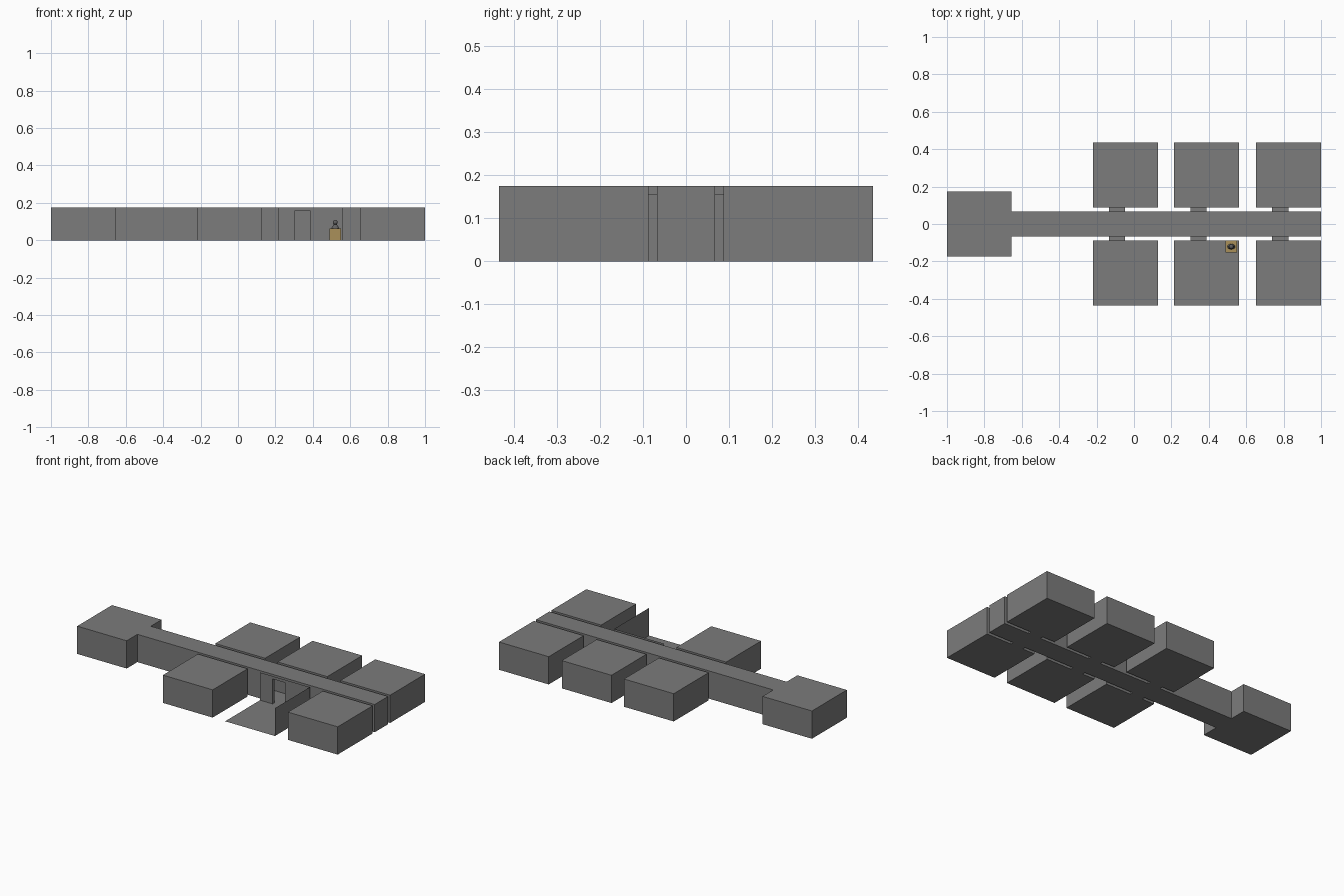
import bpy, bmesh, math

if "Cube" in bpy.data.objects:
    bpy.data.objects.remove(bpy.data.objects["Cube"])


def material(name, rgb):
    m = bpy.data.materials.new(name)
    m.diffuse_color = (*rgb, 1)
    m.use_nodes = True
    m.node_tree.nodes["Principled BSDF"].inputs["Base Color"].default_value = m.diffuse_color
    return m


STONE = material("stone grey", (0.2, 0.2, 0.2))
GOLD = material("dull gold", (0.4, 0.28, 0.1))
DARK = material("dark grey", (0.12, 0.12, 0.12))

H, DOOR_H, DOOR_HALF = 0.175, 0.157, 0.043
HALL, INNER, OUTER = 0.067, 0.087, 0.435      # y distances from the centre line
ROOM_HALF = 0.1735
ROOM_X = (-0.0455, 0.3885, 0.8265)            # room centres
DOOR_X = (-0.09, 0.345, 0.782)                # doorway centres


def make_object(name, bm, mat):
    me = bpy.data.meshes.new(name)
    bm.to_mesh(me)
    bm.free()
    me.materials.append(mat)
    ob = bpy.data.objects.new(name, me)
    bpy.context.collection.objects.link(ob)
    return ob


def quad(bm, pts, normal):
    f = bm.faces.new([bm.verts.new(p) for p in pts])
    f.normal_update()
    if f.normal.dot(normal) < 0:
        f.normal_flip()


def slab(bm, x0, x1, y0, y1, z):
    quad(bm, [(x0, y0, z), (x1, y0, z), (x1, y1, z), (x0, y1, z)], (0, 0, 1 if z > 0 else -1))


def wall_x(bm, x, y0, y1, side, h=H):
    quad(bm, [(x, y0, 0), (x, y1, 0), (x, y1, h), (x, y0, h)], (side, 0, 0))


def wall_y(bm, y, x0, x1, side, doors=()):
    # wall along x, cut by doorways
    left = x0
    for d in doors:
        a, b = d - DOOR_HALF, d + DOOR_HALF
        quad(bm, [(left, y, 0), (a, y, 0), (a, y, H), (left, y, H)], (0, side, 0))
        quad(bm, [(a, y, DOOR_H), (b, y, DOOR_H), (b, y, H), (a, y, H)], (0, side, 0))
        left = b
    quad(bm, [(left, y, 0), (x1, y, 0), (x1, y, H), (left, y, H)], (0, side, 0))


# start room, open to the hall
bm = bmesh.new()
for z in (0, H):
    slab(bm, -1, -0.655, -0.1735, 0.1735, z)
for s in (-1, 1):
    wall_y(bm, s * 0.1735, -1, -0.655, s)
    wall_x(bm, -0.655, s * HALL, s * 0.1735, 1)
wall_x(bm, -1, -0.1735, 0.1735, -1)
make_object("start_room", bm, STONE)

# long hall with three doorways per side
bm = bmesh.new()
for z in (0, H):
    slab(bm, -0.655, 1, -HALL, HALL, z)
for s in (-1, 1):
    wall_y(bm, s * HALL, -0.655, 1, s, DOOR_X)
wall_x(bm, 1, -HALL, HALL, 1)
make_object("hall", bm, STONE)

# side rooms and their short passages; the middle front room is cut open
for i, (cx, dx) in enumerate(zip(ROOM_X, DOOR_X)):
    for s in (-1, 1):
        x0, x1 = cx - ROOM_HALF, cx + ROOM_HALF
        is_open = (i == 1 and s == -1)
        label = f"{'front' if s < 0 else 'back'}_{i + 1}"
        bm = bmesh.new()
        slab(bm, x0, x1, s * INNER, s * OUTER, 0)
        wall_x(bm, x1, s * INNER, s * OUTER, 1)
        wall_y(bm, s * INNER, x0, x1, -s, [dx])
        if not is_open:
            slab(bm, x0, x1, s * INNER, s * OUTER, H)
            wall_x(bm, x0, s * INNER, s * OUTER, -1)
            wall_y(bm, s * OUTER, x0, x1, s)
        make_object("room_" + label, bm, STONE)

        bm = bmesh.new()
        for z in (0, DOOR_H):
            slab(bm, dx - DOOR_HALF, dx + DOOR_HALF, s * HALL, s * INNER, z)
        for k in (-1, 1):
            wall_x(bm, dx + k * DOOR_HALF, s * HALL, s * INNER, k, DOOR_H)
        make_object("passage_" + label, bm, STONE)

# pedestal in the open room
PX, PY, PZ = 0.52, -0.121, 0.064
bpy.ops.mesh.primitive_cube_add(size=1, location=(PX, PY, PZ / 2))
ped = bpy.context.object
ped.name = "pedestal"
ped.scale = (0.064, 0.064, PZ)
ped.data.materials.append(GOLD)

# small bust on top: shoulders and head
bpy.ops.mesh.primitive_cone_add(vertices=12, radius1=0.021, radius2=0.008, depth=0.022,
                                location=(PX, PY, PZ + 0.011))
bpy.context.object.name = "bust_shoulders"
bpy.context.object.scale.y = 0.7
bpy.context.object.data.materials.append(DARK)
bpy.ops.mesh.primitive_uv_sphere_add(segments=12, ring_count=8, radius=0.013,
                                     location=(PX, PY, PZ + 0.032))
bpy.context.object.name = "bust_head"
bpy.context.object.data.materials.append(DARK)
